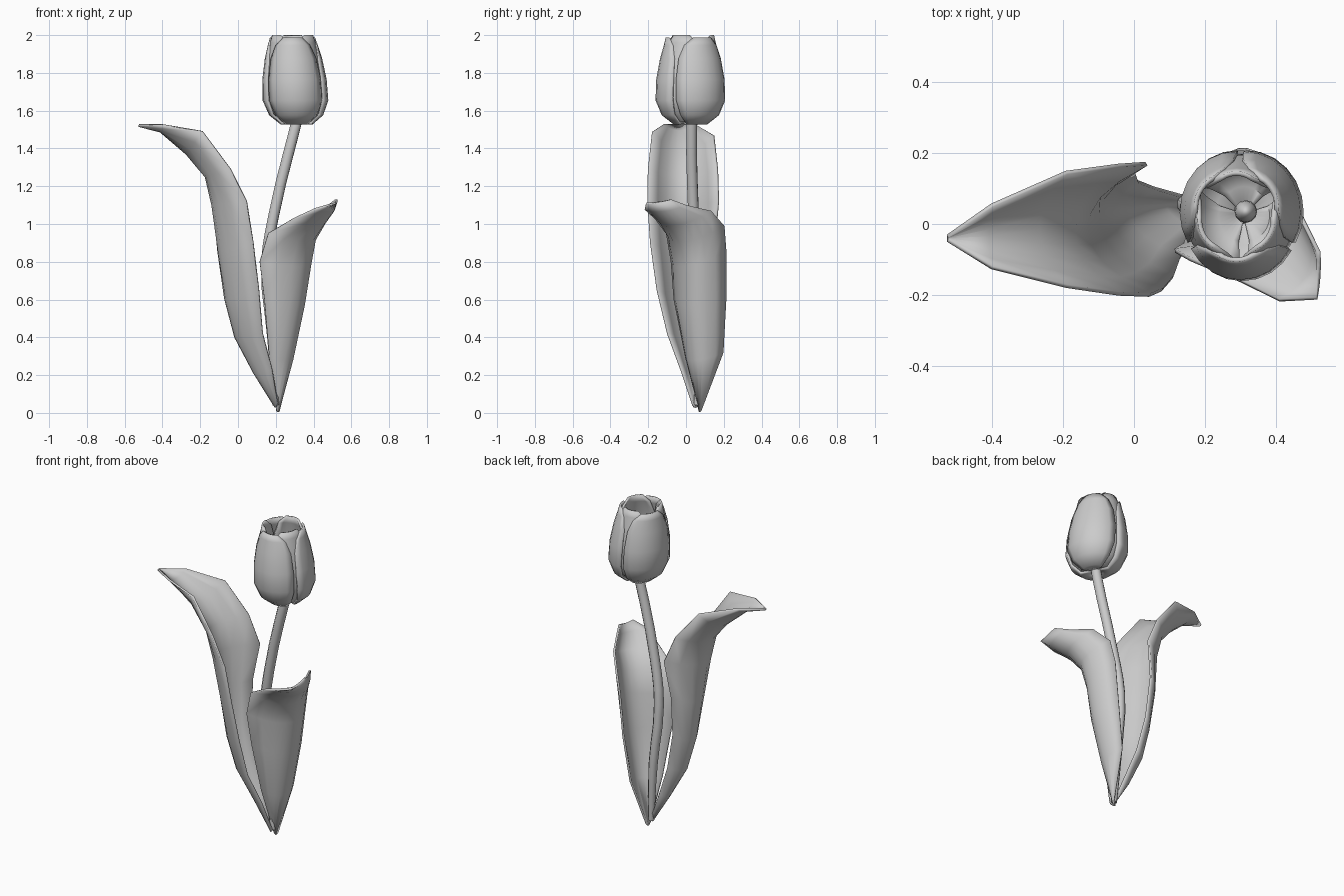
import bpy
from math import radians, sin, cos
from mathutils import Vector

if "Cube" in bpy.data.objects:
    bpy.data.objects.remove(bpy.data.objects["Cube"])


def finish(obj, angle=50):
    bpy.ops.object.select_all(action='DESELECT')
    obj.select_set(True)
    bpy.context.view_layer.objects.active = obj
    bpy.ops.object.shade_smooth_by_angle(angle=radians(angle))


def sheet(name, rows, thickness):
    """Thin skin lofted through equally long rows of points."""
    n = len(rows[0])
    verts = [p for row in rows for p in row]
    faces = [(r * n + i, r * n + i + 1, (r + 1) * n + i + 1, (r + 1) * n + i)
             for r in range(len(rows) - 1) for i in range(n - 1)]
    mesh = bpy.data.meshes.new(name)
    mesh.from_pydata(verts, [], faces)
    obj = bpy.data.objects.new(name, mesh)
    bpy.context.collection.objects.link(obj)
    solid = obj.modifiers.new("thickness", 'SOLIDIFY')
    solid.thickness = thickness
    solid.offset = 0
    finish(obj)
    return obj


def leaf(name, sections, n=8):
    """Channelled leaf: each section is front margin, keel, back margin."""
    rows = []
    for a, k, b in sections:
        a, k, b = Vector(a), Vector(k), Vector(b)
        mid = (a + b) / 2
        row = []
        for i in range(n + 1):
            s = 2 * i / n - 1
            row.append(mid + (b - a) / 2 * s + (k - mid) * (1 - abs(s) ** 2.2))
        rows.append(row)
    return sheet(name, rows, 0.012)


# Left leaf: channel open toward the stem, its back margin set further out low down
leaf("left_leaf", [
    ((0.21, 0.035, 0.05), (0.20, 0.05, 0.03), (0.20, 0.065, 0.05)),
    ((0.18, -0.025, 0.23), (0.09, 0.04, 0.21), (0.13, 0.08, 0.23)),
    ((0.13, -0.095, 0.42), (-0.01, 0.01, 0.40), (0.06, 0.10, 0.42)),
    ((0.11, -0.15, 0.65), (-0.06, -0.01, 0.60), (0.01, 0.12, 0.65)),
    ((0.08, -0.185, 0.90), (-0.10, -0.01, 0.85), (0.00, 0.15, 0.90)),
    ((0.045, -0.20, 1.12), (-0.135, -0.015, 1.10), (0.035, 0.17, 1.12)),
    ((-0.04, -0.197, 1.29), (-0.17, -0.015, 1.25), (-0.04, 0.165, 1.29)),
    ((-0.19, -0.175, 1.49), (-0.27, -0.015, 1.37), (-0.19, 0.145, 1.47)),
    ((-0.40, -0.123, 1.525), (-0.41, -0.035, 1.49), (-0.40, 0.053, 1.525)),
    ((-0.525, -0.046, 1.525), (-0.525, -0.04, 1.52), (-0.525, -0.034, 1.525))])

# Right leaf wraps the front of the stem and turns outward at the tip
leaf("right_leaf", [
    ((0.20, 0.07, 0.03), (0.21, 0.075, 0.005), (0.22, 0.085, 0.03)),
    ((0.165, 0.00, 0.30), (0.28, 0.06, 0.28), (0.25, 0.195, 0.32)),
    ((0.14, -0.06, 0.60), (0.335, 0.03, 0.57), (0.29, 0.21, 0.60)),
    ((0.115, -0.075, 0.80), (0.365, 0.02, 0.78), (0.315, 0.21, 0.86)),
    ((0.16, -0.10, 0.95), (0.39, 0.00, 0.91), (0.345, 0.20, 0.99)),
    ((0.30, -0.16, 1.03), (0.45, -0.04, 1.00), (0.41, 0.13, 1.07)),
    ((0.41, -0.215, 1.08), (0.50, -0.12, 1.07), (0.48, 0.00, 1.10)),
    ((0.515, -0.21, 1.11), (0.52, -0.15, 1.115), (0.52, -0.08, 1.13))])

# Stem
curve = bpy.data.curves.new("stem", 'CURVE')
curve.dimensions = '3D'
curve.bevel_depth = 0.03
curve.bevel_resolution = 2
curve.use_fill_caps = True
spline = curve.splines.new('BEZIER')
path = [(0.20, 0.06, 0.04, 0.6), (0.18, 0.07, 0.40, 0.9), (0.15, 0.055, 0.78, 1),
        (0.19, 0.04, 1.05, 1), (0.30, 0.03, 1.50, 1), (0.315, 0.035, 1.56, 1)]
spline.bezier_points.add(len(path) - 1)
for p, (x, y, z, r) in zip(spline.bezier_points, path):
    p.co = (x, y, z)
    p.radius = r
    p.handle_left_type = p.handle_right_type = 'AUTO'
curve.resolution_u = 3
stem = bpy.data.objects.new("stem", curve)
bpy.context.collection.objects.link(stem)
bpy.context.view_layer.objects.active = stem
stem.select_set(True)
bpy.ops.object.convert(target='MESH')
finish(bpy.context.object)

# Pistil inside the cup
bpy.ops.mesh.primitive_uv_sphere_add(segments=12, ring_count=8, radius=0.032,
                                     location=(0.315, 0.035, 1.64))
pistil = bpy.context.object
pistil.name = "pistil"
pistil.scale.z = 2.4
finish(pistil)

# Petals: profile of radius, height, half angle
profile = [(0.025, 1.545, 50), (0.09, 1.538, 46), (0.15, 1.585, 52), (0.182, 1.66, 56),
           (0.178, 1.77, 57), (0.158, 1.88, 55), (0.138, 1.95, 45), (0.128, 1.99, 24)]


def petal(name, angle, scale, spread, lift, n=8):
    rows = []
    for r, z, half in profile:
        row = []
        for i in range(n + 1):
            s = 2 * i / n - 1
            a = radians(angle + half * spread * s)
            q = r * scale * (1 - 0.04 * s * s)
            lean = -0.012 * (z - 1.75) / 0.25      # cup tips slightly left
            row.append((0.30 + lean + 0.93 * q * cos(a), 0.027 + q * sin(a), z + lift))
        rows.append(row)
    sheet(name, rows, 0.013)


for i in range(3):
    petal(f"outer_petal_{i + 1}", -90 + 120 * i, 1.0, 1.0, -0.005)
    petal(f"inner_petal_{i + 1}", -30 + 120 * i, 0.9, 1.05, 0.008)
